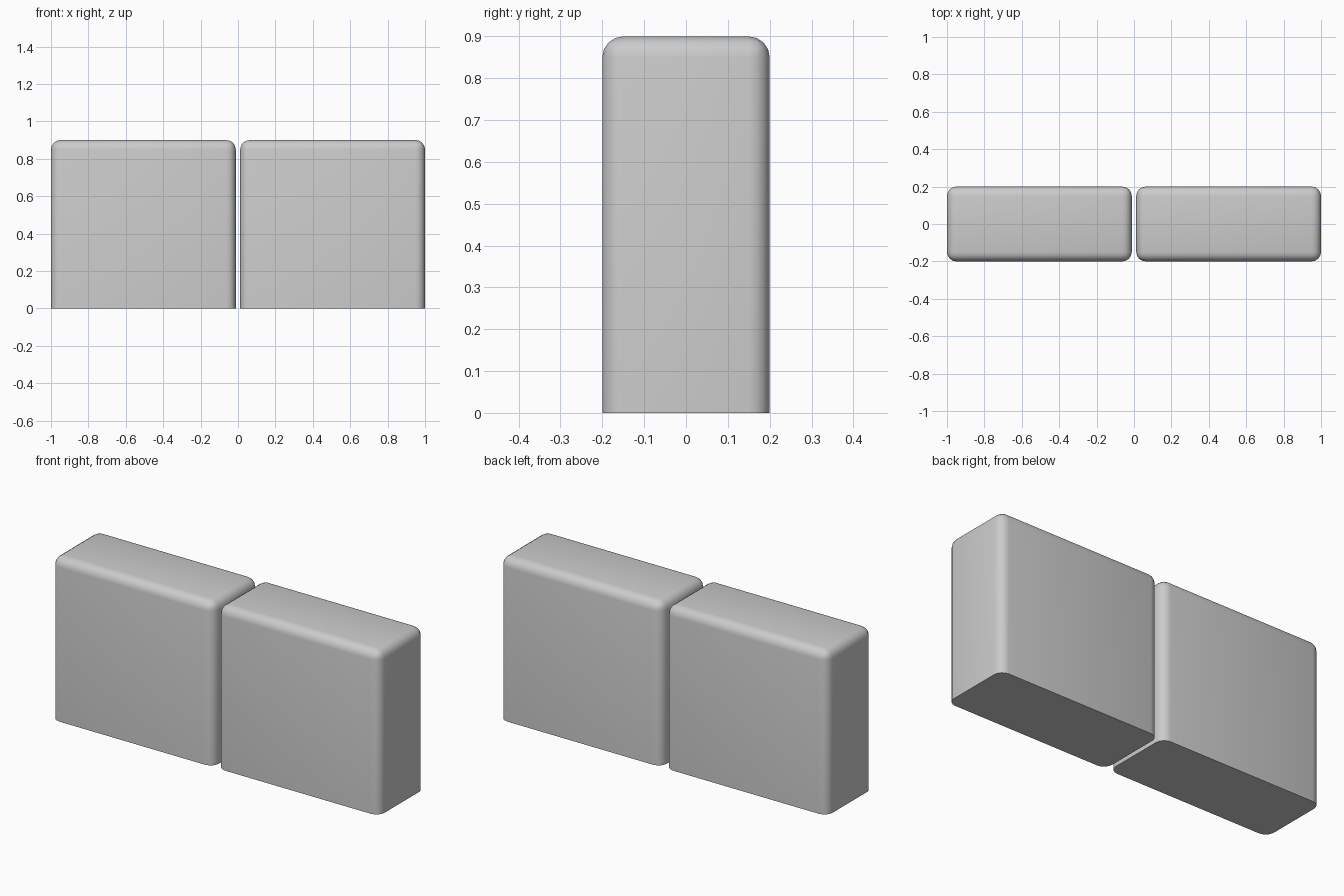
import bpy, bmesh

if "Cube" in bpy.data.objects:
    bpy.data.objects.remove(bpy.data.objects["Cube"])

GAP, DEPTH, HEIGHT, RADIUS = 0.012, 0.4, 0.9, 0.05


def rounded_block(name, x0, x1):
    # Box with all edges rounded except those around the flat base
    bm = bmesh.new()
    bmesh.ops.create_cube(bm, size=1)
    for v in bm.verts:
        v.co.x = x1 if v.co.x > 0 else x0
        v.co.y *= DEPTH
        v.co.z = HEIGHT if v.co.z > 0 else 0
    edges = [e for e in bm.edges if any(v.co.z > 0 for v in e.verts)]
    bmesh.ops.bevel(bm, geom=edges, offset=RADIUS, segments=4,
                    profile=0.5, affect='EDGES', clamp_overlap=True)
    bmesh.ops.recalc_face_normals(bm, faces=bm.faces)
    mesh = bpy.data.meshes.new(name)
    bm.to_mesh(mesh)
    bm.free()
    obj = bpy.data.objects.new(name, mesh)
    bpy.context.collection.objects.link(obj)
    # Smooth rounding, crisp base edge
    bpy.ops.object.select_all(action='DESELECT')
    obj.select_set(True)
    bpy.context.view_layer.objects.active = obj
    bpy.ops.object.shade_smooth_by_angle(angle=0.7)
    return obj


# Two matching cushions side by side
rounded_block("left_cushion", -1, -GAP)
rounded_block("right_cushion", GAP, 1)
